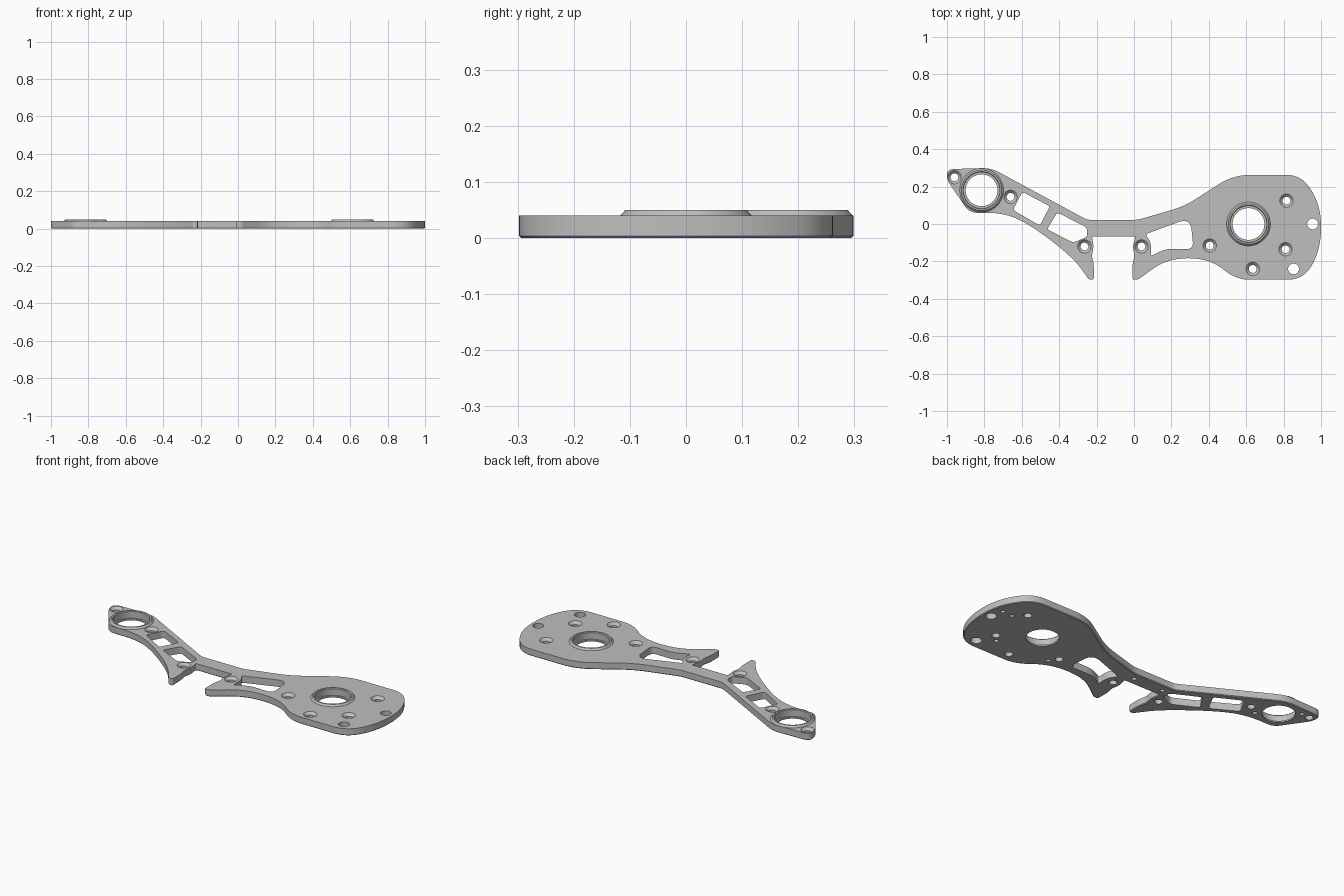
import bpy
import bmesh
from math import cos, sin, tau
from mathutils import Vector

THICK = 0.04
CHAMFER = 0.004

cube = bpy.data.objects.get("Cube")
if cube:
    bpy.data.objects.remove(cube, do_unlink=True)

grey = bpy.data.materials.new("matte grey")
grey.use_nodes = True
colour = (0.52, 0.52, 0.52, 1)
grey.diffuse_color = colour
grey.node_tree.nodes["Principled BSDF"].inputs["Base Color"].default_value = colour

bm = bmesh.new()
bottom_edges = []
top_edges = []


def rounded(corners, steps=8):
    """Soften each (x, y, cut) corner with a curve that starts cut away from it."""
    outline = []
    for i, (x, y, cut) in enumerate(corners):
        here = Vector((x, y))
        before = Vector(corners[i - 1][:2]) - here
        after = Vector(corners[(i + 1) % len(corners)][:2]) - here
        start = here + before.normalized() * min(cut, before.length * 0.49)
        end = here + after.normalized() * min(cut, after.length * 0.49)
        for s in range(steps + 1):
            t = s / steps
            outline.append(start * (1 - t) ** 2 + here * 2 * t * (1 - t) + end * t * t)
    return outline


def inset(outline, distance):
    """Move a clockwise outline inward."""
    moved = []
    for i, p in enumerate(outline):
        along = (outline[(i + 1) % len(outline)] - outline[i - 1]).normalized()
        moved.append(p + Vector((along.y, -along.x)) * distance)
    return moved


def circle(centre, radius, sides):
    return [Vector((centre[0] + radius * cos(tau * i / sides),
                    centre[1] + radius * sin(tau * i / sides))) for i in range(sides)]


def add_wall(levels, blind=False):
    """Join (outline, height) levels, from the underside to the top or to a blind end."""
    rings = [[bm.verts.new((p.x, p.y, z)) for p in outline] for outline, z in levels]
    count = len(rings[0])
    for a, b in zip(rings, rings[1:]):
        for i in range(count):
            j = (i + 1) % count
            bm.faces.new((a[i], a[j], b[j], b[i]))

    def rim(ring):
        return [bm.edges.get((ring[i - 1], ring[i])) for i in range(count)]

    bottom_edges.extend(rim(rings[0]))
    if blind:
        bm.faces.new(rings[-1])
    else:
        top_edges.extend(rim(rings[-1]))


def add_round(centre, profile, sides, blind=False):
    """Turn a (radius, height) profile into a round wall."""
    add_wall([(circle(centre, radius, sides), z) for radius, z in profile], blind)


# Plate outline, clockwise from the small ear
outline = rounded([
    (-1, .293, .04), (-.765, .3, .05), (-.25, .022, .02), (.02, .022, .03),
    (.27, .095, .07), (.53, .262, .09), (.895, .262, .08), (1, .1, .12),
    (1, -.13, .12), (.91, -.298, .09), (.55, -.298, .07), (.4, -.183, .12),
    (.18, -.183, .11), (.02, -.298, .012), (-.008, -.298, .012),
    (-.008, -.215, .02), (.003, -.17, .02), (-.008, -.12, .03), (.008, -.066, .01),
    (-.225, -.066, .01), (-.215, -.12, .03), (-.226, -.17, .02),
    (-.215, -.215, .02), (-.215, -.298, .012), (-.24, -.298, .012),
    (-.33, -.175, .2), (-.56, 0, .2), (-.7, .06, .1), (-.88, .06, .04),
    (-1, .235, .03)])
add_wall([(inset(outline, CHAMFER), 0), (outline, CHAMFER), (outline, THICK)])

# Windows in the arm
for corners in [
    [(-.597, .172, .02), (-.45, .095, .015), (-.503, -.008, .015), (-.648, .075, .02)],
    [(-.41, .062, .015), (-.25, -.02, .02), (-.25, -.068, .015),
     (-.325, -.1, .02), (-.465, -.028, .015)],
    [(.06, -.055, .015), (.27, .022, .04), (.305, 0, .03), (.318, -.135, .04),
     (.17, -.132, .04), (.09, -.172, .015), (.092, -.1, .03)],
]:
    window = rounded(corners)
    add_wall([(window, 0), (window, THICK)])

# Bearing seats with raised, chamfered bosses
for centre in [(.612, 0), (-.815, .18)]:
    add_round(centre, [(.085, 0), (.085, .008), (.096, .008), (.096, .046),
                       (.1, .05), (.108, .05), (.117, THICK)], 64)

# Countersunk screw holes
for centre in [(-.96, .25), (-.66, .145), (-.265, -.12), (.04, -.12),
               (.405, -.115), (.635, -.24), (.81, -.135), (.815, .125)]:
    add_round(centre, [(.021, 0), (.021, .025), (.036, THICK)], 32)

# Plain through holes
for centre in [(.955, 0), (.853, -.24)]:
    add_round(centre, [(.029, 0), (.029, THICK)], 32)

# Shallow locating holes on the underside
for centre in [(.94, .075), (.877, .07), (.774, -.175), (.44, -.16), (-.017, -.02),
               (-.205, -.02), (-.715, .11), (-.906, .256)]:
    add_round(centre, [(.012, 0), (.012, .02)], 20, blind=True)

# Flat underside and top between all the rims
for edges in (bottom_edges, top_edges):
    bmesh.ops.triangle_fill(bm, edges=edges, use_beauty=True, normal=(0, 0, 1))
bmesh.ops.recalc_face_normals(bm, faces=bm.faces[:])

mesh = bpy.data.meshes.new("mounting_plate")
bm.to_mesh(mesh)
bm.free()
mesh.materials.append(grey)
plate = bpy.data.objects.new("mounting_plate", mesh)
bpy.context.collection.objects.link(plate)

# Smooth the curved walls and keep the rims crisp
bpy.ops.object.select_all(action='DESELECT')
plate.select_set(True)
bpy.context.view_layer.objects.active = plate
bpy.ops.object.shade_smooth_by_angle(angle=0.45)
